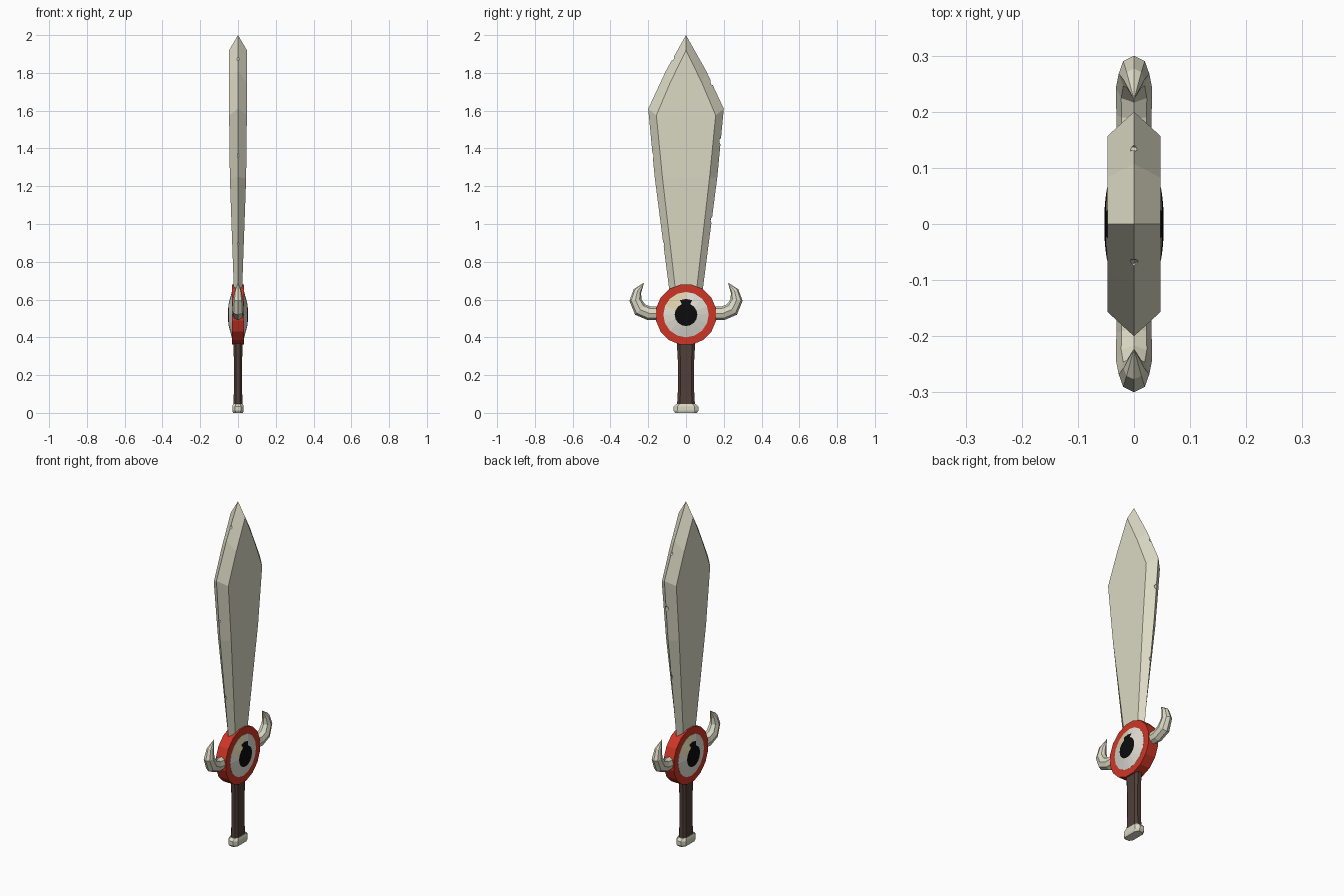
import bpy, bmesh, math
from mathutils import Vector

if "Cube" in bpy.data.objects:
    bpy.data.objects.remove(bpy.data.objects["Cube"])


def material(name, rgb):
    m = bpy.data.materials.new(name)
    lin = [((c / 255 + 0.055) / 1.055) ** 2.4 for c in rgb]
    m.diffuse_color = (*lin, 1)
    m.use_nodes = True
    m.node_tree.nodes["Principled BSDF"].inputs["Base Color"].default_value = m.diffuse_color
    return m


BONE = material("bone", (219, 217, 196))
RED = material("red", (206, 54, 38))
BROWN = material("dark brown", (80, 63, 57))
WHITE = material("eye white", (226, 222, 212))
BEIGE = material("eye beige", (222, 210, 172))
BLACK = material("pupil black", (12, 12, 12))


def loft(name, rings, mats):
    """Skin a list of equal-length point rings and cap both ends."""
    bm = bmesh.new()
    rows = [[bm.verts.new(p) for p in ring] for ring in rings]
    n = len(rows[0])
    for a, b in zip(rows, rows[1:]):
        for i in range(n):
            j = (i + 1) % n
            bm.faces.new((a[i], a[j], b[j], b[i]))
    bm.faces.new(rows[0])
    bm.faces.new(rows[-1])
    bmesh.ops.remove_doubles(bm, verts=bm.verts, dist=1e-4)
    bmesh.ops.recalc_face_normals(bm, faces=bm.faces)
    me = bpy.data.meshes.new(name)
    bm.to_mesh(me)
    bm.free()
    for m in mats:
        me.materials.append(m)
    ob = bpy.data.objects.new(name, me)
    bpy.context.collection.objects.link(ob)
    return ob


# Blade: bevelled hexagonal section (edge y, edge z, face y, face z, face x)
blade_rows = [(0.082, 0.60, 0.050, 0.60, 0.020),
              (0.166, 1.25, 0.124, 1.24, 0.043),
              (0.200, 1.61, 0.157, 1.575, 0.047),
              (0.107, 1.81, 0.083, 1.75, 0.047),
              (0.000, 2.00, 0.000, 1.92, 0.047)]
blade = loft("blade", [[(x, yi, zi), (0, ye, ze), (-x, yi, zi),
                        (-x, -yi, zi), (0, -ye, ze), (x, -yi, zi)]
                       for ye, ze, yi, zi, x in blade_rows], [BONE])

# Small nicks along the cutting edges
bm = bmesh.new()
for y, z in [(-0.07, 1.88), (-0.179, 1.36), (-0.122, 0.89),
             (0.182, 1.44), (0.137, 1.02), (0.137, 1.75)]:
    res = bmesh.ops.create_icosphere(bm, subdivisions=1, radius=1)
    bmesh.ops.scale(bm, vec=(0.02, 0.008, 0.017), verts=res["verts"])
    bmesh.ops.translate(bm, vec=(0, y, z), verts=res["verts"])
me = bpy.data.meshes.new("nick_cutter")
bm.to_mesh(me)
bm.free()
cutter = bpy.data.objects.new("nick_cutter", me)
bpy.context.collection.objects.link(cutter)
cutter.hide_render = True
mod = blade.modifiers.new("nicks", "BOOLEAN")
mod.operation, mod.solver, mod.object = "DIFFERENCE", "EXACT", cutter
bpy.context.view_layer.objects.active = blade
bpy.ops.object.modifier_apply(modifier="nicks")
bpy.data.objects.remove(cutter)

# Guard disc and bulging eyes, both centred on the same x axis
CZ = 0.52


def disc_ring(x, r, n=16, phase=0.0):
    return [(x, r * math.sin(t), CZ + r * math.cos(t))
            for t in (math.tau * (i + phase) / n for i in range(n))]


loft("guard_disc", [disc_ring(-0.032, 0.162, phase=0.5),
                    disc_ring(0.032, 0.162, phase=0.5)], [RED])

for side, label in ((1, "right"), (-1, "left")):
    profile = [(0.028, 0.12), (0.033, 0.12), (0.043, 0.083),
               (0.049, 0.060), (0.052, 0.035), (0.053, 0.0)]
    eye = loft("eye_" + label, [disc_ring(side * x, r) for x, r in profile],
               [WHITE, BEIGE, BLACK])
    for f in eye.data.polygons:
        u, v = f.center.y * side, f.center.z - CZ
        r, ang = math.hypot(u, v), math.degrees(math.atan2(u, v))
        if abs(f.center.x) < 0.029:
            continue
        if r < 0.058 or (r < 0.075 and abs(ang) < 22):
            f.material_index = 2      # pupil with its upward notch
        elif -68 < ang < 0:
            f.material_index = 1      # beige upper corner

# Horns curling up on both sides of the guard (y, z, radius)
path = [(0.140, 0.527, 0.036), (0.195, 0.527, 0.037), (0.243, 0.547, 0.038),
        (0.268, 0.598, 0.032), (0.257, 0.645, 0.022), (0.222, 0.690, 0.0)]
for side, label in ((1, "right"), (-1, "left")):
    rings = []
    for i, (y, z, r) in enumerate(path):
        a, b = path[max(i - 1, 0)], path[min(i + 1, len(path) - 1)]
        d = Vector((b[0] - a[0], b[1] - a[1])).normalized()
        rings.append([(0.85 * r * math.sin(t),
                       side * (y + d.y * r * math.cos(t)),
                       z - d.x * r * math.cos(t))
                      for t in (math.tau * k / 8 for k in range(8))])
    loft("horn_" + label, rings, [BONE])


def oct_ring(z, hx, hy):
    """Flat octagon with cut corners."""
    cx, cy = hx * 0.5, hy * 0.68
    return [(hx, cy, z), (cx, hy, z), (-cx, hy, z), (-hx, cy, z),
            (-hx, -cy, z), (-cx, -hy, z), (cx, -hy, z), (hx, -cy, z)]


# Grip and pommel
loft("grip", [oct_ring(z, x, y) for z, x, y in
              [(0.03, 0.024, 0.048), (0.12, 0.022, 0.043),
               (0.27, 0.022, 0.043), (0.38, 0.024, 0.049)]], [BROWN])
loft("pommel", [oct_ring(z, x, y) for z, x, y in
                [(0.0, 0.026, 0.058), (0.012, 0.030, 0.066),
                 (0.034, 0.030, 0.066), (0.048, 0.026, 0.052)]], [BONE])
